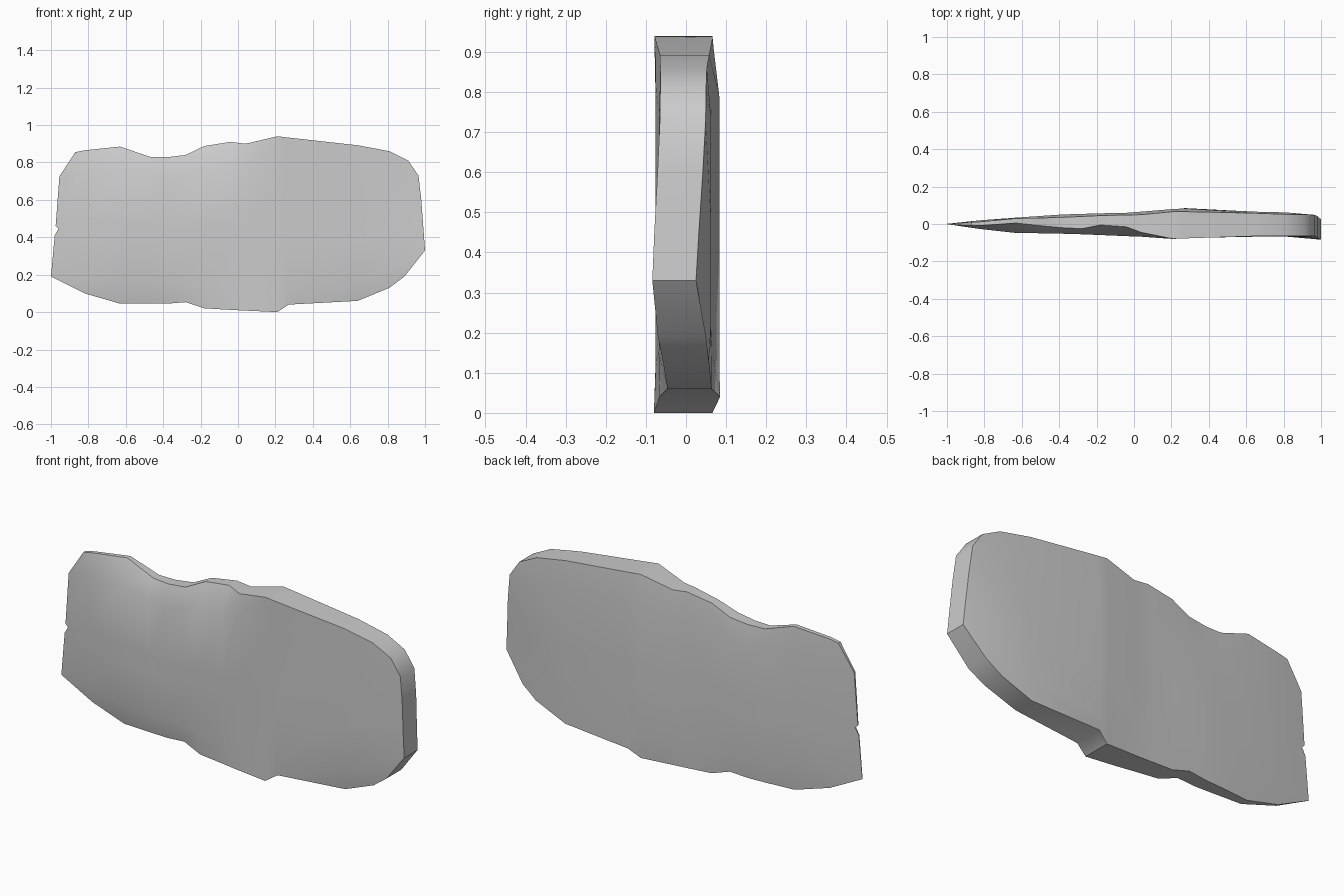
import bpy, bmesh, math

stone = bpy.data.materials.new("stone grey")
stone.diffuse_color = (0.6, 0.6, 0.6, 1)

# Cross-sections along the blade:
# x, bottom z, top z, low row z, high row z,
# body front/back y, top front/back y, bottom front/back y
SECTIONS = [
    (-0.82, 0.10, 0.865, 0.19, 0.745, -0.027, 0.020, -0.008, 0.012, -0.006, 0.008),
    (-0.63, 0.045, 0.885, 0.16, 0.77, -0.048, 0.034, 0.005, 0.030, -0.020, 0.022),
    (-0.47, 0.045, 0.83, 0.15, 0.75, -0.050, 0.045, -0.012, 0.033, -0.028, 0.035),
    (-0.38, 0.045, 0.828, 0.15, 0.71, -0.052, 0.051, -0.020, 0.036, -0.032, 0.040),
    (-0.28, 0.053, 0.84, 0.15, 0.74, -0.055, 0.054, -0.025, 0.040, -0.035, 0.045),
    (-0.18, 0.02, 0.888, 0.14, 0.78, -0.059, 0.057, -0.005, 0.045, -0.050, 0.050),
    (-0.04, 0.012, 0.91, 0.13, 0.78, -0.065, 0.060, -0.015, 0.048, -0.060, 0.055),
    (0.04, 0.008, 0.90, 0.13, 0.78, -0.068, 0.066, -0.045, 0.050, -0.068, 0.058),
    (0.21, 0.0, 0.94, 0.12, 0.79, -0.076, 0.080, -0.079, 0.066, -0.080, 0.066),
    (0.27, 0.04, 0.933, 0.13, 0.79, -0.075, 0.083, -0.077, 0.066, -0.066, 0.085),
    (0.64, 0.06, 0.892, 0.15, 0.76, -0.068, 0.066, -0.065, 0.058, -0.046, 0.064),
    (0.81, 0.13, 0.86, 0.22, 0.74, -0.067, 0.062, -0.064, 0.052, -0.058, 0.057),
]

# Chipped sharp end and blunt end, bottom to top: x, z, front y, back y
SHARP_END = [(-1.0, 0.19, -0.001, 0.001), (-0.98, 0.41, -0.003, 0.002),
             (-0.96, 0.445, -0.004, 0.003), (-0.975, 0.46, -0.003, 0.002),
             (-0.955, 0.725, -0.006, 0.004), (-0.87, 0.855, -0.008, 0.010)]
BLUNT_END = [(0.89, 0.19, -0.070, 0.050), (1.0, 0.33, -0.084, 0.025),
             (0.991, 0.45, -0.079, 0.032), (0.98, 0.60, -0.071, 0.042),
             (0.965, 0.73, -0.065, 0.049), (0.91, 0.81, -0.064, 0.050)]


def column(x, zb, zt, zl, zh, bf, bb, tf, tb, of, ob):
    span = zh - zl
    return [(x, zb, of, ob), (x, zl, bf, bb), (x, zl + span * 0.38, bf, bb),
            (x, zl + span * 0.5, bf, bb), (x, zh, bf, bb), (x, zt, tf, tb)]


columns = [SHARP_END] + [column(*s) for s in SECTIONS] + [BLUNT_END]

# Two broad sides
bm = bmesh.new()
sides = []
for side in (2, 3):
    grid = [[bm.verts.new((p[0], p[side], p[1])) for p in c] for c in columns]
    for a, b in zip(grid, grid[1:]):
        for i in range(5):
            bm.faces.new((a[i], b[i], b[i + 1], a[i + 1]))
    sides.append(grid)

# Narrow rim joining the sides all the way round
loops = []
for g in sides:
    loops.append([c[0] for c in g] + g[-1][1:]
                 + [c[-1] for c in g[-2::-1]] + g[0][-2:0:-1])
front, back = loops
n = len(front)
for i in range(n):
    j = (i + 1) % n
    bm.faces.new((front[i], back[i], back[j], front[j]))

bmesh.ops.recalc_face_normals(bm, faces=bm.faces)
mesh = bpy.data.meshes.new("stone_blade")
bm.to_mesh(mesh)
bm.free()
mesh.materials.append(stone)
blade = bpy.data.objects.new("stone_blade", mesh)
bpy.context.collection.objects.link(blade)

# Soft facets with sharp rim edges
bpy.context.view_layer.objects.active = blade
blade.select_set(True)
bpy.ops.object.shade_smooth_by_angle(angle=math.radians(35))
